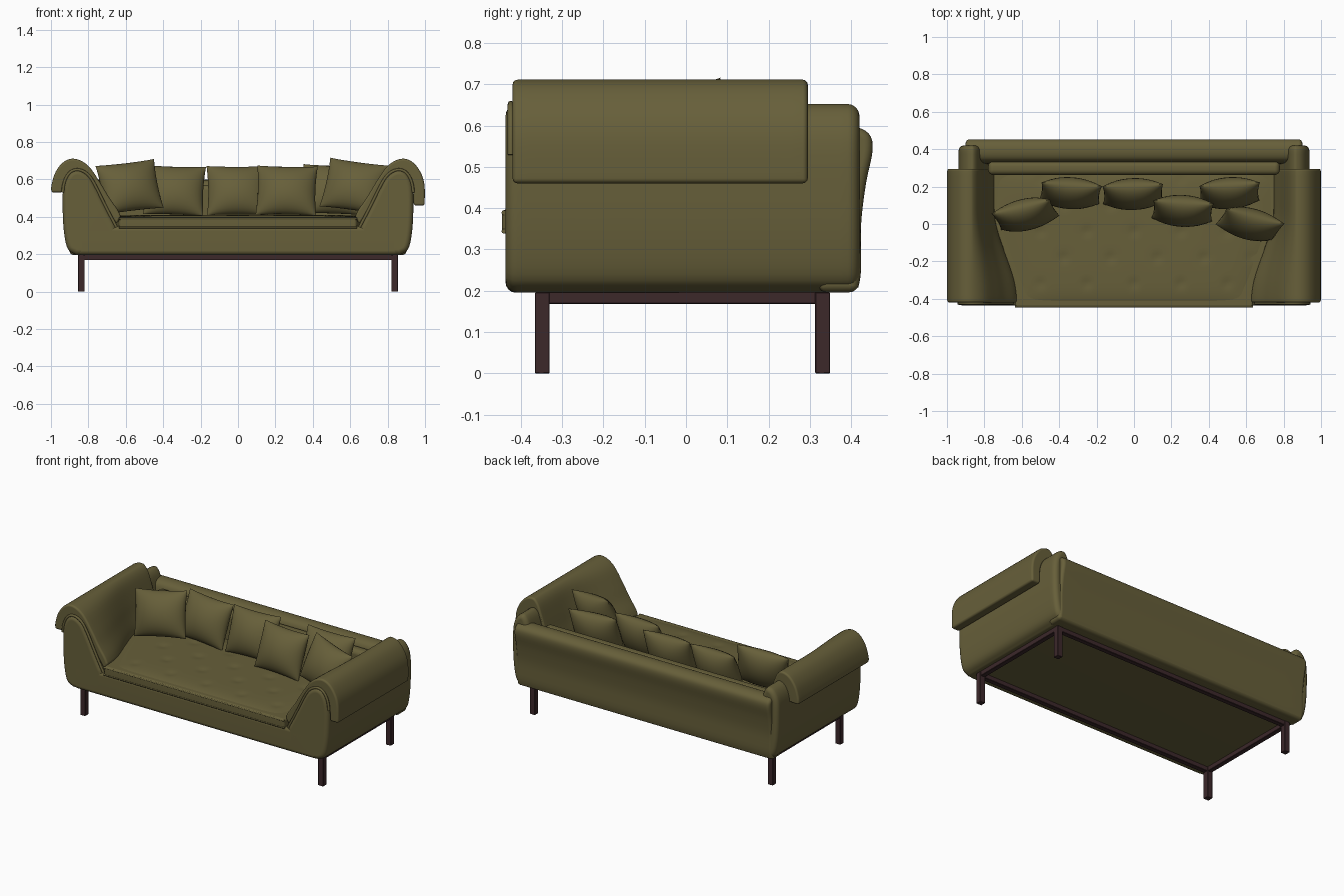
import bpy, bmesh, math
from mathutils import Vector, Matrix

if "Cube" in bpy.data.objects:
    bpy.data.objects.remove(bpy.data.objects["Cube"])


def material(name, col):
    m = bpy.data.materials.new(name)
    m.diffuse_color = (*col, 1)
    m.use_nodes = True
    m.node_tree.nodes["Principled BSDF"].inputs["Base Color"].default_value = m.diffuse_color
    return m


OLIVE = material("olive fabric", (0.135, 0.115, 0.042))
WOOD = material("dark wood", (0.045, 0.021, 0.023))


def finish(name, bm, mat, bevel=0.0, seg=4, limit=40):
    """Round the sharp edges, then shade smooth."""
    bmesh.ops.recalc_face_normals(bm, faces=bm.faces[:])
    if bevel:
        sharp = [e for e in bm.edges if len(e.link_faces) == 2
                 and e.calc_face_angle(0) > math.radians(limit)]
        bmesh.ops.bevel(bm, geom=sharp, offset=bevel, segments=seg,
                        profile=0.5, affect='EDGES', clamp_overlap=False)
    me = bpy.data.meshes.new(name)
    bm.to_mesh(me)
    bm.free()
    me.materials.append(mat)
    ob = bpy.data.objects.new(name, me)
    bpy.context.collection.objects.link(ob)
    for o in bpy.context.selected_objects:
        o.select_set(False)
    ob.select_set(True)
    bpy.context.view_layer.objects.active = ob
    bpy.ops.object.shade_smooth_by_angle(angle=math.radians(40))
    if bevel:
        ob.modifiers.new("Weighted", 'WEIGHTED_NORMAL').keep_sharp = True
    return ob


def box(name, lo, hi, mat, bevel, seg=4):
    bm = bmesh.new()
    bmesh.ops.create_cube(bm, size=1)
    for v in bm.verts:
        v.co = Vector([(l + h) / 2 + c * (h - l) for l, h, c in zip(lo, hi, v.co)])
    return finish(name, bm, mat, bevel, seg)


def smooth(pts, n=4):
    """Catmull-Rom through 2D points."""
    p = [Vector(a) for a in pts]
    p = [2 * p[0] - p[1]] + p + [2 * p[-1] - p[-2]]
    out = []
    for i in range(1, len(p) - 2):
        a, b, c, d = p[i - 1:i + 3]
        for k in range(n):
            t = k / n
            out.append(0.5 * (2 * b + (c - a) * t + (2 * a - 5 * b + 4 * c - d) * t * t
                              + (3 * b - a - 3 * c + d) * t ** 3))
    return out + [p[-2]]


def loft(name, sections, mat, bevel, seg=4):
    bm = bmesh.new()
    rings = [[bm.verts.new(c) for c in s] for s in sections]
    n = len(rings[0])
    for r, q in zip(rings, rings[1:]):
        for i in range(n):
            j = (i + 1) % n
            bm.faces.new((r[i], r[j], q[j], q[i]))
    bm.faces.new(rings[0])
    bm.faces.new(rings[-1])
    return finish(name, bm, mat, bevel, seg)


def piping(name, pts, r=0.006):
    cu = bpy.data.curves.new(name, 'CURVE')
    cu.dimensions = '3D'
    cu.bevel_depth, cu.bevel_resolution, cu.use_fill_caps = r, 2, True
    sp = cu.splines.new('POLY')
    sp.points.add(len(pts) - 1)
    for q, c in zip(sp.points, pts):
        q.co = (*c, 1)
    cu.materials.append(OLIVE)
    bpy.context.collection.objects.link(bpy.data.objects.new(name, cu))


def flare(x, y):
    """The inner side of the arm is wide at the front and narrow behind."""
    t = min(max((y + 0.40) / 0.48, 0), 1)
    k = 0.5 * t * t * (3 - 2 * t)
    return x if x > 0.87 else 0.87 - (0.87 - x) * (1 - k)


def arm_sections(profile, side, y0, y1, n=18):
    ys = [y0 + (y1 - y0) * i / n for i in range(n + 1)]
    return [[(side * flare(p.x, y), y, p.y) for p in profile] for y in ys]


# legs and frame rails
for sx in (-1, 1):
    for y, label in ((-0.348, "front"), (0.331, "back")):
        x = sx * 0.838
        box(f"{label}_leg", (x - 0.018, y - 0.018, 0), (x + 0.018, y + 0.018, 0.196), WOOD, 0.002, 1)
    box("side_rail", (sx * 0.838 - 0.015, -0.345, 0.168), (sx * 0.838 + 0.015, 0.33, 0.199), WOOD, 0.002, 1)
for y in (-0.348, 0.331):
    box("long_rail", (-0.838, y - 0.015, 0.168), (0.838, y + 0.015, 0.199), WOOD, 0.002, 1)

# upholstered base
box("base", (-0.86, -0.437, 0.195), (0.86, 0.40, 0.35), OLIVE, 0.025)

# arms with draped rolls, the right roll hangs lower
body = smooth([(0.65, 0.345), (0.70, 0.44), (0.77, 0.58), (0.81, 0.632), (0.86, 0.652),
               (0.905, 0.63), (0.934, 0.56), (0.937, 0.42), (0.928, 0.30), (0.908, 0.225),
               (0.865, 0.196)]) + [Vector((0.70, 0.196)), Vector((0.65, 0.25))]
for side, drop in ((-1, 0.53), (1, 0.46)):
    loft("arm_body", arm_sections(body, side, -0.437, 0.42), OLIVE, 0.028)
    outer = smooth([(0.625, 0.40), (0.645, 0.44), (0.69, 0.505), (0.735, 0.58), (0.80, 0.672),
                    (0.87, 0.71), (0.93, 0.695), (0.975, 0.64), (0.997, 0.57), (0.998, drop)])
    inner = smooth([(0.94, drop), (0.932, 0.57), (0.90, 0.625), (0.86, 0.645), (0.81, 0.625),
                    (0.77, 0.575), (0.70, 0.44), (0.65, 0.36)])
    loft("arm_roll", arm_sections(outer + inner, side, -0.42, 0.295), OLIVE, 0.012, 3)
    piping("arm_piping", [(side * p.x, -0.424, p.y) for p in body[:26]], 0.008)

# backrest
back = smooth([(0.415, 0.196), (0.424, 0.25), (0.424, 0.36), (0.436, 0.46), (0.452, 0.54),
               (0.443, 0.58), (0.405, 0.598), (0.36, 0.592), (0.335, 0.565), (0.325, 0.50),
               (0.32, 0.40)]) + [Vector((0.32, 0.196))]
loft("backrest", [[(-0.90 + 0.15 * i, p.x, p.y) for p in back] for i in range(13)], OLIVE, 0.02)
box("back_cushion", (-0.78, 0.262, 0.36), (0.78, 0.335, 0.57), OLIVE, 0.028)

# seat mattress, wider behind the flared arms
plan = [(-0.635, -0.446), (0.635, -0.446), (0.65, -0.30), (0.79, 0.05), (0.79, 0.30),
        (-0.79, 0.30), (-0.79, 0.05), (-0.65, -0.30)]
loft("seat", [[(x, y, z) for x, y in plan] for z in (0.337, 0.398)], OLIVE, 0.014)
for z in (0.344, 0.389):
    piping("seat_piping", [(-0.635, -0.441, z), (0.635, -0.441, z)])

# tufted seat top
tufts = [(-0.5 + 0.25 * i + 0.125 * (j % 2), -0.32 + 0.14 * j) for j in range(5) for i in range(5)]
bm = bmesh.new()
bmesh.ops.create_grid(bm, x_segments=80, y_segments=40, size=1)
for v in bm.verts:
    u, w = v.co.x, v.co.y
    y = -0.07 + 0.36 * w
    x = u * (0.62 + 0.15 * min(max((y + 0.35) / 0.4, 0), 1))
    edge = (1 - u ** 8) * (1 - w ** 8)
    dip = sum(math.exp(-((x - a) ** 2 + (y - b) ** 2) / 0.0006) for a, b in tufts)
    v.co = (x, y, 0.392 + 0.018 * edge - 0.007 * dip * edge)
finish("seat_top", bm, OLIVE)


# scatter pillows
def pillow(x, y, z, lean, roll, turn, w=0.162, h=0.14, t=0.078, n=16):
    bm = bmesh.new()
    m = (Matrix.Translation((x, y, z)) @ Matrix.Rotation(math.radians(turn), 4, 'Z')
         @ Matrix.Rotation(math.radians(-lean), 4, 'X') @ Matrix.Rotation(math.radians(roll), 4, 'Y'))
    for s in (-1, 1):
        g = []
        for i in range(n + 1):
            for j in range(n + 1):
                u, v = -math.cos(math.pi * i / n), -math.cos(math.pi * j / n)
                p = Vector((u * w * (1 - 0.05 * (1 - v * v)),
                            s * t * (max(0, 1 - u * u) * max(0, 1 - v * v)) ** 0.55,
                            v * h * (1 - 0.05 * (1 - u * u))))
                g.append(bm.verts.new(m @ p))
        for i in range(n):
            for j in range(n):
                a = i * (n + 1) + j
                bm.faces.new((g[a], g[a + n + 1], g[a + n + 2], g[a + 1]))
    bmesh.ops.remove_doubles(bm, verts=bm.verts[:], dist=1e-5)
    finish("pillow", bm, OLIVE)


for args in ((-0.58, 0.05, 0.56, 20, -7, 11), (-0.34, 0.165, 0.54, 20, 2, -3),
             (-0.005, 0.16, 0.54, 20, 0, 2), (0.26, 0.07, 0.54, 20, 1, -3),
             (0.51, 0.165, 0.545, 20, 2, 4), (0.62, 0.0, 0.565, 20, 8, -12)):
    pillow(*args)
